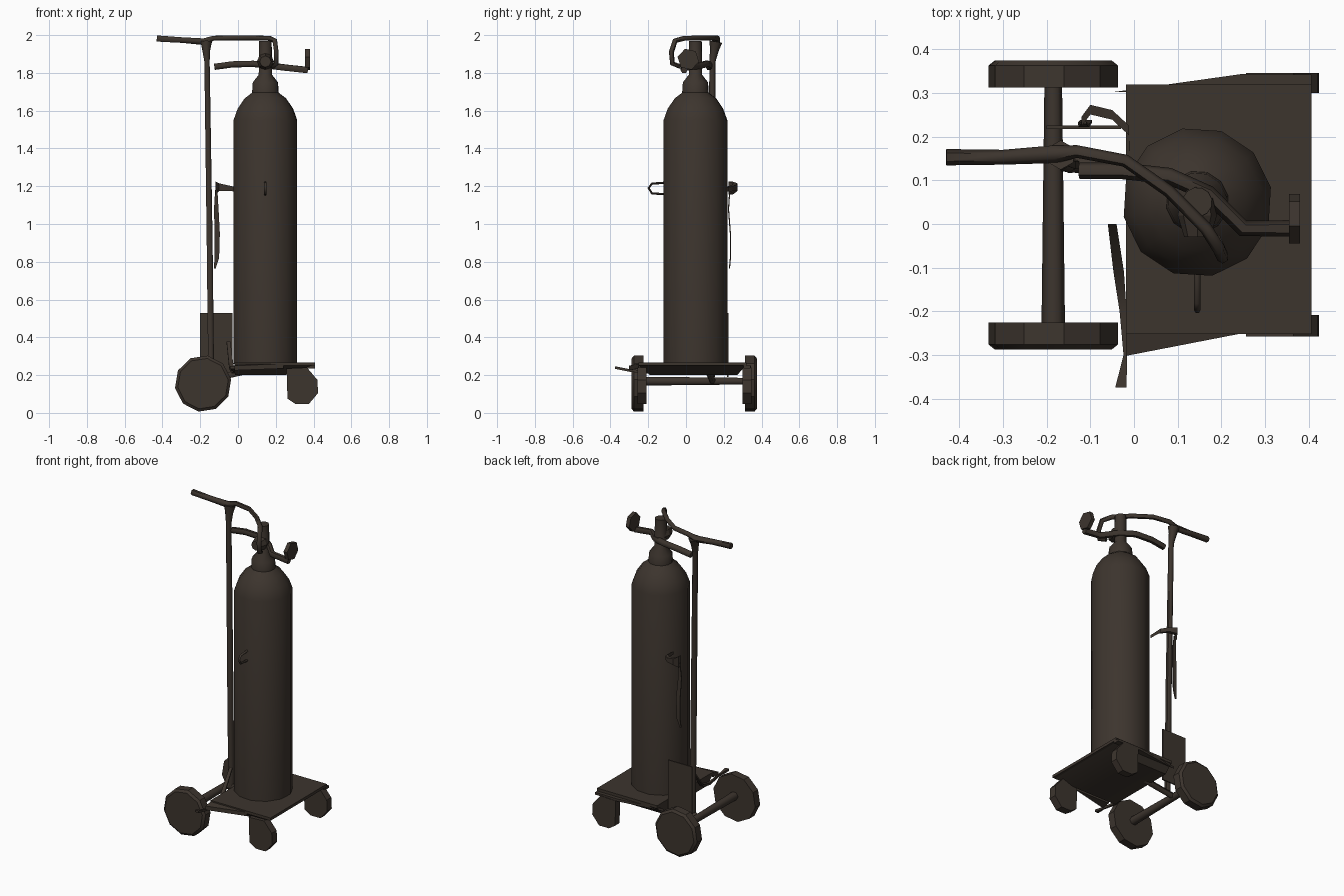
import bpy, bmesh
from math import pi, radians
from mathutils import Matrix, Vector

cube = bpy.data.objects.get("Cube")
if cube:
    bpy.data.objects.remove(cube, do_unlink=True)

steel = bpy.data.materials.new("dark brown steel")
steel.use_nodes = True
colour = (0.046, 0.035, 0.027, 1)
steel.diffuse_color = colour
steel.node_tree.nodes["Principled BSDF"].inputs["Base Color"].default_value = colour


def finish(obj, angle=35):
    bpy.ops.object.select_all(action='DESELECT')
    obj.select_set(True)
    bpy.context.view_layer.objects.active = obj
    if obj.type == 'CURVE':
        bpy.ops.object.convert(target='MESH')
        obj = bpy.context.object
    obj.data.materials.clear()
    obj.data.materials.append(steel)
    bpy.ops.object.shade_smooth_by_angle(angle=radians(angle))
    return obj


def from_bmesh(name, bm, angle=35):
    bmesh.ops.recalc_face_normals(bm, faces=bm.faces)
    mesh = bpy.data.meshes.new(name)
    bm.to_mesh(mesh)
    bm.free()
    obj = bpy.data.objects.new(name, mesh)
    bpy.context.collection.objects.link(obj)
    return finish(obj, angle)


def loft(name, rings, angle=35):
    """Skin a list of equal-length point rings and cap both ends."""
    bm = bmesh.new()
    loops = [[bm.verts.new(p) for p in ring] for ring in rings]
    n = len(loops[0])
    for a, b in zip(loops, loops[1:]):
        for i in range(n):
            j = (i + 1) % n
            bm.faces.new((a[i], a[j], b[j], b[i]))
    bm.faces.new(loops[0])
    bm.faces.new(loops[-1])
    return from_bmesh(name, bm, angle)


def circle(centre, radius, sides, axis='Z', turn=0.0):
    spin = {'Z': Matrix.Identity(3), 'Y': Matrix.Rotation(pi / 2, 3, 'X'),
            'X': Matrix.Rotation(pi / 2, 3, 'Y')}[axis]
    points = []
    for i in range(sides):
        ray = Matrix.Rotation(2 * pi * i / sides + turn, 3, 'Z') @ Vector((radius, 0, 0))
        points.append(Vector(centre) + spin @ ray)
    return points


def tube(name, points, radius, scales=None, detail=1):
    data = bpy.data.curves.new(name, 'CURVE')
    data.dimensions = '3D'
    data.bevel_depth = radius
    data.bevel_resolution = detail
    data.use_fill_caps = True
    spline = data.splines.new('POLY')
    spline.points.add(len(points) - 1)
    for i, p in enumerate(points):
        spline.points[i].co = (*p, 1)
        spline.points[i].radius = scales[i] if scales else 1
    obj = bpy.data.objects.new(name, data)
    bpy.context.collection.objects.link(obj)
    return finish(obj, 60)


def rect(x0, x1, y0, y1, z):
    return [(x0, y0, z), (x1, y0, z), (x1, y1, z), (x0, y1, z)]


# Gas bottle with rounded shoulder, collar and valve stem
profile = [(0.172, 0.26), (0.172, 1.55), (0.150, 1.61), (0.112, 1.665), (0.072, 1.695),
           (0.068, 1.75), (0.036, 1.79), (0.034, 1.97)]
loft("gas_bottle", [circle((0.145, 0.05, z), r, 12, turn=0.2) for r, z in profile], 42)

# Base plate: thin deck over a tapered tray
loft("deck", [rect(-0.018, 0.407, -0.252, 0.32, 0.25), rect(-0.018, 0.407, -0.252, 0.32, 0.268)])
loft("tray", [rect(-0.015, 0.25, -0.19, 0.27, 0.2), rect(-0.015, 0.39, -0.25, 0.318, 0.25)])

# Flared side skirts of the base
loft("front_skirt", [[(-0.018, -0.25, z), (-0.018, -0.302, z - 0.01), (0.24, -0.252, z)]
                     for z in (0.235, 0.26)])
loft("back_skirt", [[(-0.05, 0.302, z), (0.407, 0.305, z), (0.407, 0.342, z), (0.25, 0.344, z)]
                    for z in (0.235, 0.25)])

# Main wheels, slightly tapered toward the outside
for name, y, side in (("front_wheel", -0.256, -1), ("back_wheel", 0.343, 1)):
    loft(name, [circle((-0.185, y - side * 0.03, 0.155), 0.15, 10, 'Y', 0.15),
                circle((-0.185, y + side * 0.02, 0.155), 0.15, 10, 'Y', 0.15),
                circle((-0.185, y + side * 0.032, 0.155), 0.135, 10, 'Y', 0.15)], 25)

# Axle, and the struts that tie it to the tray
tube("axle", [(-0.185, -0.24, 0.168), (-0.185, 0.32, 0.168)], 0.027, [1, 0.75])
tube("axle_strut", [(-0.18, 0.14, 0.17), (0.02, 0.12, 0.215)], 0.018)

# Small casters with their forks as one angular outline
outline = [(0.257, 0.235), (0.262, 0.075), (0.305, 0.047), (0.375, 0.047),
           (0.424, 0.105), (0.42, 0.175), (0.365, 0.24)]
for name, y0, y1 in (("front_caster", -0.258, -0.208), ("back_caster", 0.3, 0.346)):
    loft(name, [[(x, y, z) for x, z in outline] for y in (y0, y1)], 25)

# Upright and T handle sweeping over to the valve
tube("upright", [(-0.142, 0.135, 0.19), (-0.15, 0.135, 0.9), (-0.164, 0.14, 1.86),
                 (-0.168, 0.15, 1.92), (-0.168, 0.158, 1.965)], 0.018, [1, 1, 0.9, 1.3, 1.9])
tube("handle", [(-0.43, 0.153, 1.982), (-0.3, 0.153, 1.974), (-0.18, 0.16, 1.965),
                (-0.13, 0.166, 1.984), (-0.02, 0.145, 1.985), (0.08, 0.075, 1.985),
                (0.165, -0.01, 1.983), (0.195, -0.058, 1.97), (0.203, -0.077, 1.91),
                (0.203, -0.072, 1.85), (0.185, -0.03, 1.833)], 0.017,
     [1.1, 1, 1.2, 0.85, 0.85, 0.85, 0.85, 0.85, 0.8, 0.8, 0.7])

# Valve lever and its end knob
tube("lever", [(-0.125, 0.122, 1.832), (-0.03, 0.122, 1.845), (0.08, 0.11, 1.848),
               (0.17, 0.07, 1.838), (0.25, -0.01, 1.828), (0.37, -0.01, 1.815)], 0.019)
loft("lever_knob", [circle((x, 0.012, 1.872), 0.058, 6, 'X', 0.3) for x in (0.355, 0.38)], 25)
loft("valve_outlet", [circle((0.145, y, 1.86), r, 8, 'Y')
                      for y, r in ((-0.03, 0.03), (0.02, 0.045), (0.06, 0.035))], 25)

# Side bracket reaching round to the hanging strap
loft("bracket", [[(x, y - 0.011, z - h), (x, y + 0.011, z - h), (x, y + 0.011, z + h), (x, y - 0.011, z + h)]
                 for x, y, z, h in ((-0.01, 0.15, 1.18, 0.01), (-0.012, 0.215, 1.183, 0.012),
                                    (-0.05, 0.25, 1.19, 0.014), (-0.10, 0.262, 1.195, 0.02),
                                    (-0.12, 0.235, 1.19, 0.035))])
hang = [(-0.115, 0.232, 1.18, 0.006), (-0.115, 0.225, 1.08, 0.012), (-0.11, 0.235, 0.95, 0.014),
        (-0.112, 0.235, 0.82, 0.012), (-0.123, 0.23, 0.765, 0.005)]
loft("hanging_strap", [[(x - w, y - 0.003, z), (x + w, y - 0.003, z), (x + w, y + 0.003, z),
                        (x - w, y + 0.003, z)] for x, y, z, w in hang], 50)

# Loop hook on the front of the bottle
tube("front_hook", [(0.145, -0.115, 1.218), (0.145, -0.18, 1.214), (0.145, -0.198, 1.19),
                    (0.145, -0.18, 1.162), (0.145, -0.115, 1.158)], 0.007)

# Upright guard panel beside the upright
loft("guard_panel", [[(x, y, z) for x, y in ((-0.2, 0.218), (-0.03, 0.218), (-0.03, 0.226), (-0.2, 0.226))]
                     for z in (0.19, 0.53)])

# Foot pedal: curved strap widening to a flat tip
pedal = [(-0.05, 0.0, 0.37, 0.01), (-0.035, -0.11, 0.24, 0.012), (-0.025, -0.2, 0.215, 0.008),
         (-0.02, -0.3, 0.225, 0.004), (-0.03, -0.375, 0.24, 0.013)]
loft("foot_pedal", [[(x - w, y, z - 0.007), (x + w, y, z - 0.007), (x + w, y, z + 0.007),
                     (x - w, y, z + 0.007)] for x, y, z, w in pedal], 50)
